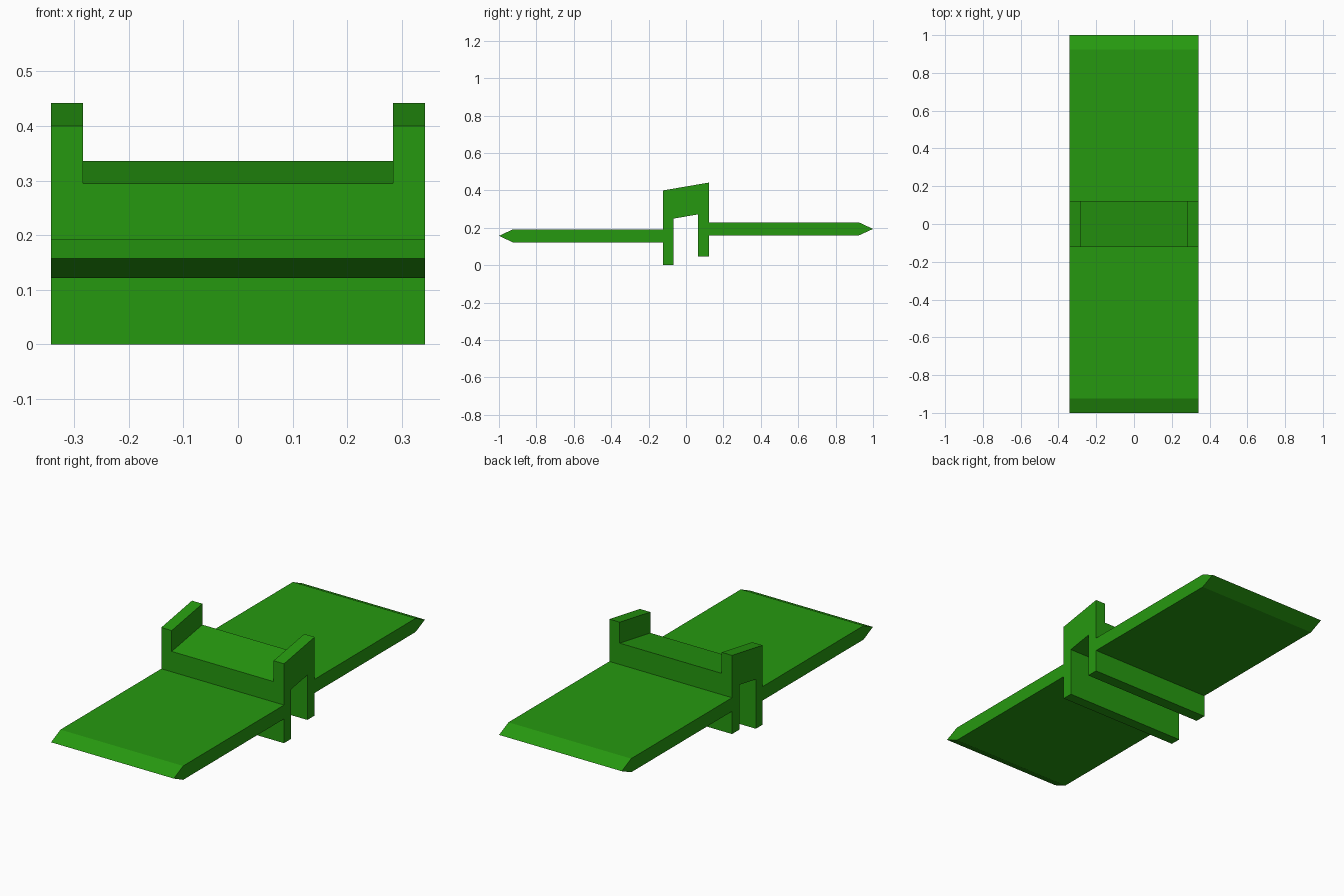
import bpy, bmesh

if "Cube" in bpy.data.objects:
    bpy.data.objects.remove(bpy.data.objects["Cube"])

green = bpy.data.materials.new("leaf green")
green.diffuse_color = (0.0194, 0.318, 0.005, 1)
green.use_nodes = True
green.node_tree.nodes["Principled BSDF"].inputs["Base Color"].default_value = green.diffuse_color


def extrude_profile(name, points, half_width):
    """Extrude a closed (y, z) profile symmetrically along x."""
    bm = bmesh.new()
    face = bm.faces.new([bm.verts.new((-half_width, y, z)) for y, z in points])
    new = bmesh.ops.extrude_face_region(bm, geom=[face])["geom"]
    bmesh.ops.translate(bm, vec=(2 * half_width, 0, 0),
                        verts=[v for v in new if isinstance(v, bmesh.types.BMVert)])
    bmesh.ops.recalc_face_normals(bm, faces=bm.faces)
    mesh = bpy.data.meshes.new(name)
    bm.to_mesh(mesh)
    bm.free()
    mesh.materials.append(green)
    obj = bpy.data.objects.new(name, mesh)
    bpy.context.collection.objects.link(obj)
    return obj


# Saddle clip with two legs and a pointed blade on each side
profile = [
    # front leg, front blade
    (-0.068, 0.0), (-0.122, 0.0), (-0.122, 0.122), (-0.925, 0.122),
    (-1.0, 0.157), (-0.925, 0.192), (-0.122, 0.192),
    # sloped top
    (-0.122, 0.400), (0.122, 0.442),
    # back blade, back leg
    (0.122, 0.229), (0.925, 0.229), (1.0, 0.194), (0.925, 0.160),
    (0.122, 0.160), (0.122, 0.046), (0.064, 0.046),
    # slot between the legs
    (0.064, 0.272), (-0.068, 0.249),
]
body = extrude_profile("bladed_saddle", profile, 0.342)

# Sloped channel cut between the two side lugs
cutter = extrude_profile("channel_cutter",
                         [(-0.2, 0.2815), (0.2, 0.3495), (0.2, 0.6), (-0.2, 0.6)], 0.284)
cutter.hide_render = True
cutter.hide_viewport = True
cut = body.modifiers.new("channel", "BOOLEAN")
cut.operation = "DIFFERENCE"
cut.solver = "EXACT"
cut.object = cutter
